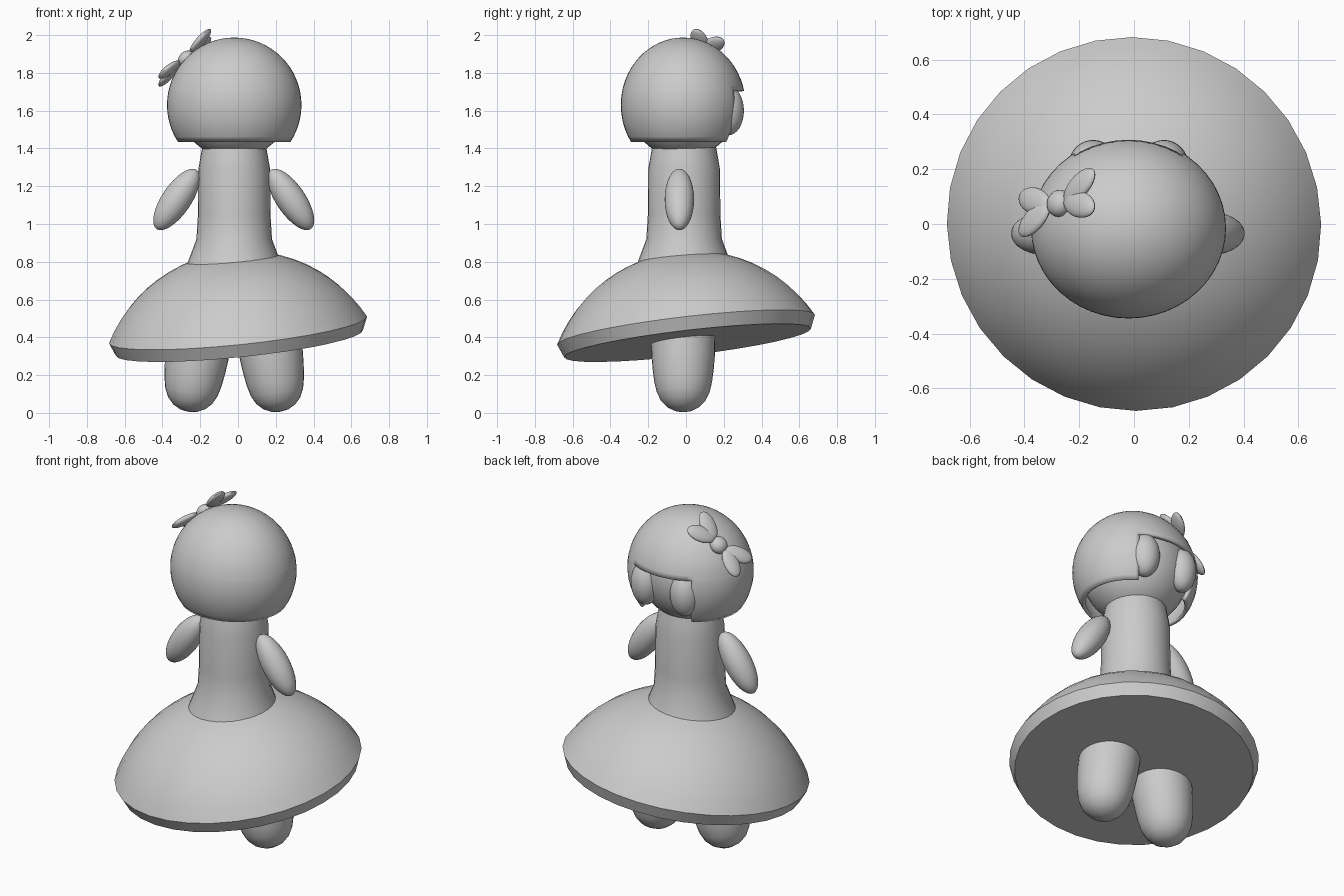
import bpy, bmesh, math
from mathutils import Matrix, Vector

if "Cube" in bpy.data.objects:
    bpy.data.objects.remove(bpy.data.objects["Cube"])

GREY = (0.6, 0.6, 0.6, 1)
mat = bpy.data.materials.new("plain_grey")
mat.use_nodes = True
mat.diffuse_color = GREY
mat.node_tree.nodes["Principled BSDF"].inputs["Base Color"].default_value = GREY


def finish(name, bm, matrix=Matrix(), angle=35):
    bmesh.ops.recalc_face_normals(bm, faces=bm.faces)
    mesh = bpy.data.meshes.new(name)
    bm.to_mesh(mesh)
    bm.free()
    mesh.materials.append(mat)
    ob = bpy.data.objects.new(name, mesh)
    bpy.context.collection.objects.link(ob)
    ob.matrix_world = matrix
    bpy.ops.object.select_all(action='DESELECT')
    ob.select_set(True)
    bpy.context.view_layer.objects.active = ob
    bpy.ops.object.shade_smooth_by_angle(angle=math.radians(angle))
    return ob


def frame(x, y, z, loc):
    """Matrix with the given axes as columns."""
    m = Matrix((x, y, z)).transposed().to_4x4()
    m.translation = loc
    return m


def ellipsoid(name, matrix, radii, seg=32):
    bm = bmesh.new()
    bmesh.ops.create_uvsphere(bm, u_segments=seg, v_segments=seg // 2, radius=1)
    bmesh.ops.scale(bm, vec=radii, verts=bm.verts)
    return finish(name, bm, matrix)


def lathe(name, profile, matrix, seg=32, angle=35):
    """Spin (radius, height) points about z, closing both ends."""
    bm = bmesh.new()
    rings = [[bm.verts.new((r * math.cos(a), r * math.sin(a), z))
              for a in (math.tau * i / seg for i in range(seg))] for r, z in profile]
    for low, high in zip(rings, rings[1:]):
        for i in range(seg):
            j = (i + 1) % seg
            bm.faces.new((low[i], low[j], high[j], high[i]))
    bm.faces.new(rings[0])
    bm.faces.new(rings[-1])
    return finish(name, bm, matrix, angle)


# Tilted skirt: shallow dome with a turned-in hem and a flat underside
CAP_R, RIM = 0.777, 0.687
rim_angle = math.asin(RIM / CAP_R)
dome = [(0.658, -0.07)]
for i in range(12):
    a = rim_angle * (1 - i / 12)
    dome.append((CAP_R * math.sin(a), CAP_R * (math.cos(a) - math.cos(rim_angle))))
up = Vector((-0.103, -0.117, 1)).normalized()
side = Vector((0, 1, 0)).cross(up).normalized()
lathe("skirt", dome, frame(side, up.cross(side), up, (0, 0, 0.44)), angle=25)

# Torso flaring into the skirt
lathe("torso", [(0.275, 0.72), (0.245, 0.8), (0.2, 0.92), (0.192, 1.05), (0.19, 1.29),
                (0.178, 1.36), (0.165, 1.43)], Matrix.Translation((-0.02, -0.01, 0)))

# Legs: rounded stumps leaning inward at the top
LEG = [(0.006, 0), (0.045, 0.006), (0.085, 0.026), (0.118, 0.06), (0.14, 0.105),
       (0.153, 0.16), (0.162, 0.23), (0.168, 0.3), (0.17, 0.42)]
for name, s, x in (("left_leg", 1, 0.222), ("right_leg", -1, -0.262)):
    lathe(name, LEG, Matrix.Translation((x, -0.015, 0.006)) @ Matrix.Rotation(-s * 0.15, 4, 'Y'))

# Arms
for name, s, x in (("left_arm", 1, 0.28), ("right_arm", -1, -0.325)):
    ellipsoid(name, Matrix.Translation((x, -0.035, 1.13))
              @ Matrix.Rotation(-s * math.radians(34), 4, 'Y'), (0.078, 0.078, 0.189))

# Head and bulging eyes, looking toward +y
HEAD = Vector((-0.02, -0.015, 1.63))
ellipsoid("head", Matrix.Translation(HEAD + Vector((0, 0, 0.015))), (0.3, 0.29, 0.3))
for name, s in (("left_eye", 1), ("right_eye", -1)):
    turn = Matrix.Rotation(-s * math.radians(29), 4, 'Z')
    ellipsoid(name, Matrix.Translation(HEAD + Vector((0, 0, -0.03))) @ turn
              @ Matrix.Translation((0, 0.275, 0)), (0.085, 0.08, 0.13))

# Bobbed hair: hollow shell with a wedge-shaped face opening under the fringe
FRINGE, HEM, HALF = 0.075, -0.195, math.radians(36)
bm = bmesh.new()
bmesh.ops.create_uvsphere(bm, u_segments=48, v_segments=32, radius=1)
bmesh.ops.scale(bm, vec=(0.356, 0.33, 0.357), verts=bm.verts)


def cut(co, no, clear=False):
    bmesh.ops.bisect_plane(bm, geom=bm.verts[:] + bm.edges[:] + bm.faces[:], dist=1e-5,
                           plane_co=co, plane_no=no, clear_inner=clear)


cut((0, 0, HEM), (0, 0, 1), True)
cut((0, 0, FRINGE), (0, 0, 1))
for s in (1, -1):
    cut((0, 0, 0), (math.cos(HALF), s * math.sin(HALF), 0))
opening = []
for f in bm.faces:
    c = f.calc_center_median()
    if c.z < FRINGE and abs(math.atan2(c.x, c.y)) < HALF:
        opening.append(f)
bmesh.ops.delete(bm, geom=opening, context='FACES')
hair = finish("hair", bm, Matrix.Translation(HEAD))
shell = hair.modifiers.new("thickness", 'SOLIDIFY')
shell.thickness = 0.02
shell.offset = -1

# Hair bow: round knot with two heart-shaped loops
n = Vector((-0.7, 0.25, 0.67)).normalized()
u = Vector((0.72, 0.235, 0.65))
u = (u - n * u.dot(n)).normalized()
bow = frame(u, n.cross(u), n, HEAD + n * 0.362)
ellipsoid("bow_knot", bow, (0.05, 0.05, 0.04), 24)
for name, s in (("bow_upper", 1), ("bow_lower", -1)):
    for lobe, t in (("back", 1), ("front", -1)):
        ellipsoid(f"{name}_{lobe}_lobe", bow @ Matrix.Translation((s * 0.115, t * 0.036, 0.012))
                  @ Matrix.Rotation(s * t * math.radians(28), 4, 'Z'), (0.085, 0.048, 0.022), 24)
